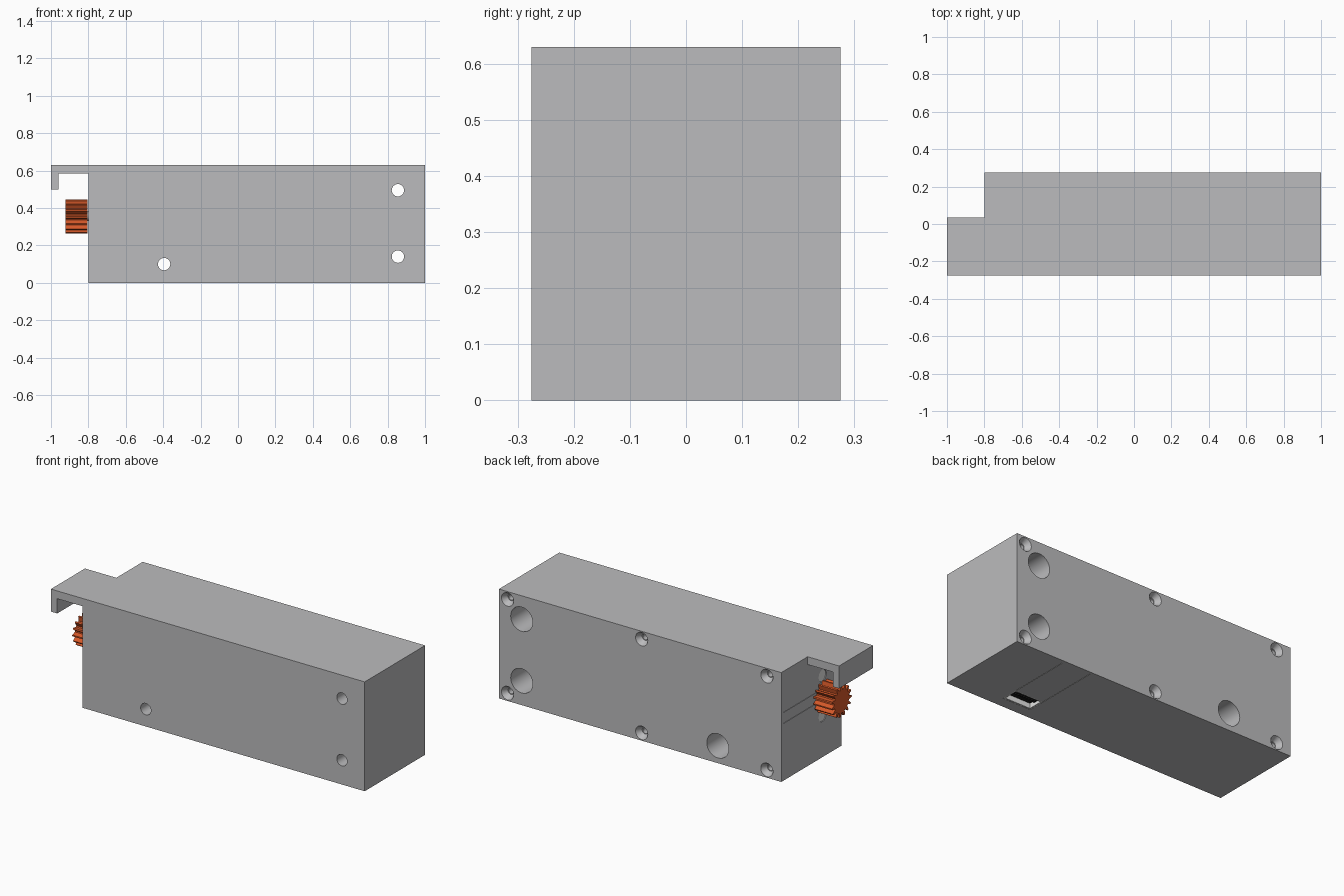
import bpy, bmesh, math
from mathutils import Matrix, Vector

cube = bpy.data.objects.get("Cube")
if cube:
    bpy.data.objects.remove(cube, do_unlink=True)


def material(name, rgb):
    m = bpy.data.materials.new(name)
    m.use_nodes = True
    m.diffuse_color = (*rgb, 1)
    m.node_tree.nodes["Principled BSDF"].inputs["Base Color"].default_value = (*rgb, 1)
    return m


GREY = material("housing grey", (0.5, 0.5, 0.51))
ORANGE = material("gear orange", (0.68, 0.1, 0.022))
LIGHT = material("light grey", (0.78, 0.78, 0.77))
BLACK = material("pin black", (0.01, 0.01, 0.01))


def finish(bm, name, mat):
    bmesh.ops.recalc_face_normals(bm, faces=bm.faces)
    mesh = bpy.data.meshes.new(name)
    bm.to_mesh(mesh)
    bm.free()
    mesh.materials.append(mat)
    ob = bpy.data.objects.new(name, mesh)
    bpy.context.collection.objects.link(ob)
    return ob


def add_box(bm, lo, hi):
    lo, hi = Vector(lo), Vector(hi)
    bmesh.ops.create_cube(bm, size=1, matrix=Matrix.Translation((lo + hi) / 2)
                          @ Matrix.Diagonal((*(hi - lo), 1)))


def boxes(name, mat, *pairs):
    bm = bmesh.new()
    for lo, hi in pairs:
        add_box(bm, lo, hi)
    return finish(bm, name, mat)


def rod(name, mat, axis, start, length, r1, r2):
    """Round bar or cone from start along an axis, r1 at the start."""
    bm = bmesh.new()
    axis = Vector(axis)
    turn = axis.to_track_quat("Z", "Y").to_matrix().to_4x4()
    bmesh.ops.create_cone(bm, cap_ends=True, segments=32, radius1=r1, radius2=r2, depth=length,
                          matrix=Matrix.Translation(Vector(start) + axis * length / 2) @ turn)
    return finish(bm, name, mat)


def prism(name, mat, points, depth):
    bm = bmesh.new()
    face = bm.faces.new([bm.verts.new(p) for p in points])
    new = bmesh.ops.extrude_face_region(bm, geom=[face])["geom"]
    bmesh.ops.translate(bm, vec=depth, verts=[v for v in new if isinstance(v, bmesh.types.BMVert)])
    return finish(bm, name, mat)


def combine(target, tool, operation):
    mod = target.modifiers.new("combine", "BOOLEAN")
    mod.operation, mod.solver, mod.object = operation, "EXACT", tool
    bpy.context.view_layer.objects.active = target
    bpy.ops.object.modifier_apply(modifier=mod.name)
    bpy.data.objects.remove(tool, do_unlink=True)


END, BACK, FRONT, TOP = -0.8, 0.275, -0.275, 0.63
GEAR_Y, GEAR_Z = -0.1, 0.355

# Housing with the hooked ledge over the gear
housing = boxes("housing", GREY, ((END, FRONT, 0), (1, BACK, TOP)))
hook = [(-0.7, TOP), (-1, TOP), (-1, 0.5), (-0.96, 0.5), (-0.96, 0.585), (-0.7, 0.585)]
combine(housing, prism("hook", GREY, [(x, FRONT, z) for x, z in hook], (0, 0.31, 0)), "UNION")

# Stepped mounting holes, right through the housing
for x, z in ((0.855, 0.495), (0.855, 0.14), (-0.395, 0.1)):
    for r, length in ((0.07, 0.47), (0.033, 0.7)):
        combine(housing, rod("bore", GREY, (0, -1, 0), (x, 0.3, z), length, r, r), "DIFFERENCE")

# Countersunk cover screw holes
for x in (0.945, 0.09, -0.708):
    for z in (0.045, 0.585):
        combine(housing, rod("sink", GREY, (0, -1, 0), (x, BACK + 0.002, z), 0.035, 0.04, 0.02), "DIFFERENCE")
        combine(housing, rod("pilot", GREY, (0, -1, 0), (x, BACK, z), 0.15, 0.016, 0.016), "DIFFERENCE")

# Motor screw holes in the end, with light screw heads inside
for i, dz in enumerate((-0.115, 0.115)):
    spot = (END - 0.01, GEAR_Y, GEAR_Z + dz)
    combine(housing, rod("hole", GREY, (1, 0, 0), spot, 0.04, 0.035, 0.035), "DIFFERENCE")
    rod(f"motor_screw_{i + 1}", LIGHT, (1, 0, 0), (END + 0.004, *spot[1:]), 0.03, 0.034, 0.034)

# Connector pocket under the housing
X0, X1, Y0, Y1 = 0.507, 0.685, -0.21, -0.11
combine(housing, boxes("pocket", GREY, ((X0, Y0, -0.01), (X1, Y1, 0.06))), "DIFFERENCE")

# Hairline seams of the cover tongues
for x in (X0, X1):
    combine(housing, boxes("seam", GREY, ((x - 0.001, Y1 - 0.01, -0.01), (x + 0.001, 0.257, 0.003))), "DIFFERENCE")
for z in (0.33, 0.393):
    combine(housing, boxes("seam", GREY, ((END - 0.01, -0.068, z - 0.001), (END + 0.003, 0.257, z + 0.001))),
            "DIFFERENCE")

# Connector: light frame, black base and a row of pins
T = 0.008
boxes("connector_frame", LIGHT,
      ((X0, Y0, 0.001), (X1, Y0 + T, 0.06)), ((X0, Y1 - T, 0.001), (X1, Y1, 0.06)),
      ((X0, Y0 + T, 0.001), (X0 + T, Y1 - T, 0.06)), ((X1 - T, Y0 + T, 0.001), (X1, Y1 - T, 0.06)))
pins = [((X0 + T, Y0 + T, 0.03), (X1 - T, Y1 - T, 0.06))]
for i in range(9):
    x = X0 + 0.016 + i * 0.017
    pins.append(((x, Y0 + 0.05, 0.012), (x + 0.009, Y1 - 0.015, 0.031)))
boxes("connector_pins", BLACK, *pins)

# Toothed gear and its shaft
TEETH = 15
outline = []
for i in range(TEETH):
    for step, r in ((0.0, 0.066), (0.25, 0.066), (0.52, 0.091), (0.73, 0.091)):
        a = 2 * math.pi * (i + step) / TEETH
        outline.append((-0.923, GEAR_Y + r * math.cos(a), GEAR_Z + r * math.sin(a)))
prism("gear", ORANGE, outline, (0.118, 0, 0))
rod("gear_shaft", LIGHT, (1, 0, 0), (-0.91, GEAR_Y, GEAR_Z), 0.13, 0.025, 0.025)

# Smooth the round holes, keep the edges sharp
bpy.ops.object.select_all(action="DESELECT")
for ob in bpy.context.collection.objects:
    if ob.name == "housing" or ob.name.startswith("motor_screw"):
        ob.select_set(True)
bpy.context.view_layer.objects.active = housing
bpy.ops.object.shade_smooth_by_angle(angle=math.radians(30))
